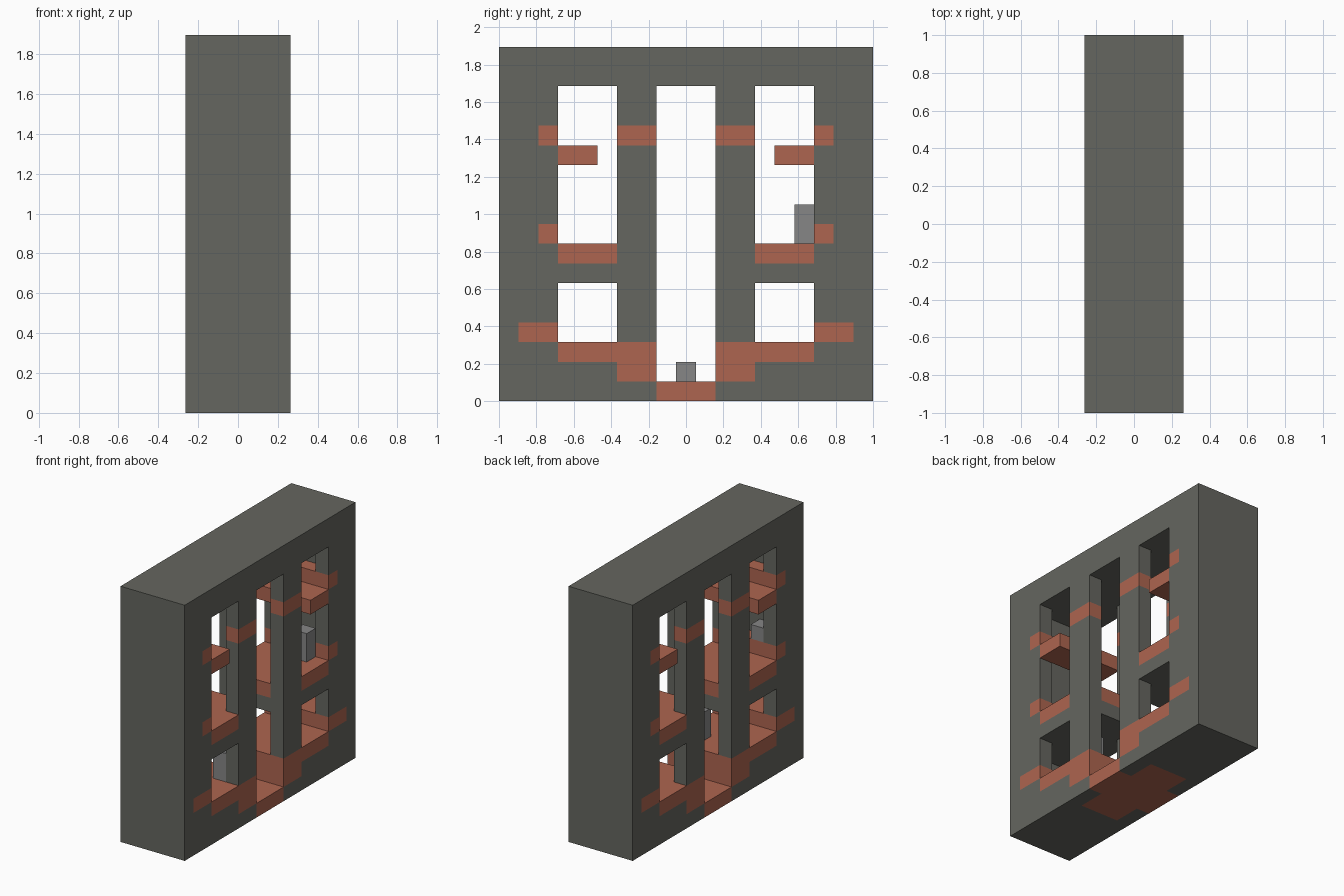
import bpy, bmesh, math
from mathutils import Vector

cube = bpy.data.objects.get("Cube")
if cube:
    bpy.data.objects.remove(cube, do_unlink=True)

U = 2 / 19  # one block


def material(name, colour):
    m = bpy.data.materials.new(name)
    m.use_nodes = True
    m.diffuse_color = (*colour, 1)
    m.node_tree.nodes["Principled BSDF"].inputs["Base Color"].default_value = (*colour, 1)
    return m


stone = material("dark stone", (0.13, 0.133, 0.115))
clay = material("orange clay", (0.42, 0.13, 0.08))
grey = material("plain grey", (0.24, 0.24, 0.24))


def finish(name, bm, mats):
    mesh = bpy.data.meshes.new(name)
    bm.to_mesh(mesh)
    bm.free()
    for m in mats:
        mesh.materials.append(m)
    ob = bpy.data.objects.new(name, mesh)
    bpy.context.collection.objects.link(ob)
    return ob


def is_open(i, a, k):
    """Shafts, windows and the hidden corridors between the two walls."""
    if a <= 1:
        return 1 <= k < 16
    inside = abs(i) <= 1
    lower, upper = 3 <= k < 6, 8 <= k < 16
    if a <= 3:
        return inside and (lower or upper)
    if a <= 6:
        return lower or (upper and not (k == 12 and a >= 5))
    if a == 7:
        return inside and k not in (3, 8, 13) and (lower or upper)
    return inside and a == 8 and lower and k > 3


# Clay courses: span from the middle, and the layers they fill
COURSES = [(0, 1, (0,)), (2, 3, (1, 2, 13)), (4, 6, (2, 7)),
           (7, 8, (3,)), (7, 7, (8, 13)), (5, 6, (12,))]
INNER_COURSES = [(2, 3, (0, 7))]


def is_clay(i, a, k):
    rules = COURSES + (INNER_COURSES if abs(i) <= 1 else [])
    return any(lo <= a <= hi and k in layers for lo, hi, layers in rules)


def solid(i, j, k):
    inside = abs(i) <= 2 and abs(j) <= 9 and 0 <= k < 18
    return inside and not is_open(i, abs(j), k)


# Main block: only the exposed sides of each solid cell
bm = bmesh.new()
corners = {}


def corner(p):
    key = tuple(round(2 * c) for c in p)
    if key not in corners:
        corners[key] = bm.verts.new(Vector(p) * U)
    return corners[key]


for i in range(-2, 3):
    for j in range(-9, 10):
        for k in range(18):
            if not solid(i, j, k):
                continue
            centre = Vector((i, j, k + 0.5))
            for axis in range(3):
                for sign in (-1, 1):
                    n = Vector((0, 0, 0))
                    n[axis] = sign
                    if solid(i + int(n.x), j + int(n.y), k + int(n.z)):
                        continue
                    s = Vector((0, 0, 0))
                    s[(axis + 1) % 3] = 0.5
                    t = n.cross(s)
                    mid = centre + n / 2
                    ring = [mid - s - t, mid + s - t, mid + s + t, mid - s + t]
                    face = bm.faces.new([corner(p) for p in ring])
                    face.material_index = int(is_clay(i, abs(j), k))
bmesh.ops.dissolve_limit(bm, angle_limit=math.radians(1), verts=bm.verts[:],
                         edges=bm.edges[:], delimit={'MATERIAL'})
finish("stepped_wall_block", bm, [stone, clay])


# Small grey posts standing on the floors
def post(name, i, j, k, height):
    b = bmesh.new()
    bmesh.ops.create_cube(b, size=U)
    for v in b.verts:
        v.co.z = (v.co.z + U / 2) * height
        v.co += Vector((i, j, k)) * U
    finish(name, b, [grey])


post("upper_back_post", 1, 6, 8, 2)
post("upper_front_post", -1, -7, 9, 1)
post("lower_front_post", 1, -3, 3, 2)
post("centre_post", 0, 0, 1, 1)
